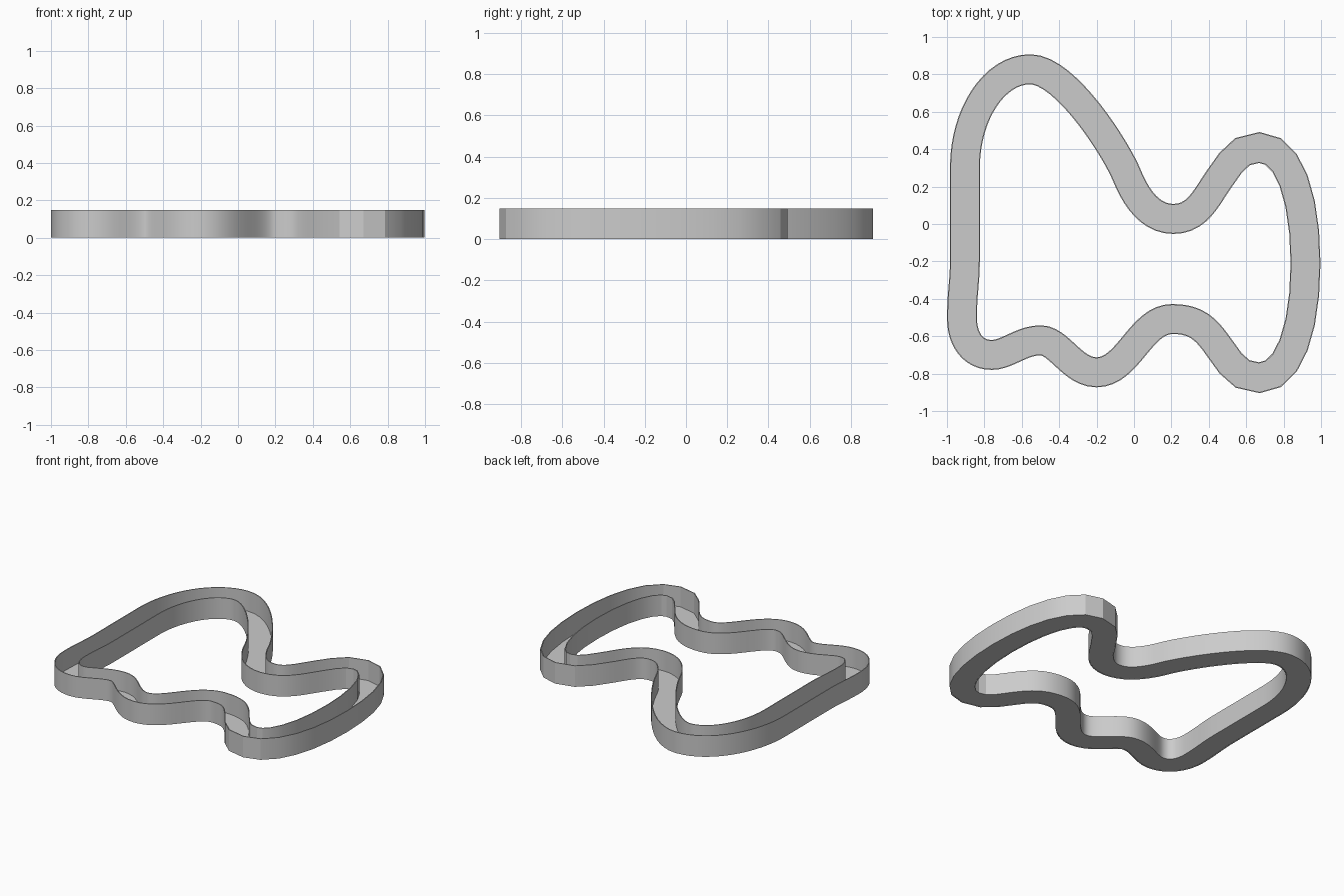
import bpy, bmesh, math
from mathutils import Vector
from mathutils.geometry import interpolate_bezier

if "Cube" in bpy.data.objects:
    bpy.data.objects.remove(bpy.data.objects["Cube"])

# Centreline knots, clockwise: x, y, heading (deg), handle in, handle out, steps to next
KNOTS = [
    (-0.904, -0.20, 90, 0.10, 0.15, 4),
    (-0.904, 0.30, 90, 0.15, 0.29, 16),
    (-0.555, 0.827, 0, 0.19, 0.19, 16),
    (-0.037, 0.257, -68, 0.15, 0.13, 10),
    (0.21, 0.027, 0, 0.12, 0.13, 10),
    (0.455, 0.24, 55, 0.12, 0.12, 3),
    (0.67, 0.409, 0, 0.11, 0.16, 6),      # coarse upper right lobe
    (0.917, -0.21, -90, 0.35, 0.35, 6),
    (0.67, -0.822, 180, 0.16, 0.11, 3),   # coarse lower right lobe
    (0.455, -0.66, 125, 0.12, 0.12, 10),
    (0.205, -0.508, 180, 0.13, 0.17, 16),
    (-0.20, -0.793, 180, 0.17, 0.13, 12),
    (-0.50, -0.622, 180, 0.10, 0.10, 10),
    (-0.76, -0.70, 180, 0.08, 0.10, 12),
    (-0.92, -0.50, 90, 0.12, 0.12, 6),
]
HALF, WALL, TOP = 0.08, 0.006, 0.148


def heading(deg):
    a = math.radians(deg)
    return Vector((math.cos(a), math.sin(a)))


def centreline():
    pts = []
    for i, k in enumerate(KNOTS):
        n = KNOTS[(i + 1) % len(KNOTS)]
        p0, p3 = Vector(k[:2]), Vector(n[:2])
        p1 = p0 + heading(k[2]) * k[4]
        p2 = p3 - heading(n[2]) * n[3]
        pts += [Vector(p[:2]) for p in interpolate_bezier(p0, p1, p2, p3, k[5] + 1)[:-1]]
    return pts


PATH = centreline()


def mitres():
    out = []
    for i, p in enumerate(PATH):
        a = (p - PATH[i - 1]).normalized()
        b = (PATH[(i + 1) % len(PATH)] - p).normalized()
        t = (a + b).normalized()
        out.append(Vector((-t.y, t.x)) / max(t.dot(a), 0.8))
    return out


SIDE = mitres()
grey = bpy.data.materials.new("plain grey")
grey.diffuse_color = (0.6, 0.6, 0.6, 1)
grey.use_nodes = True
grey.node_tree.nodes["Principled BSDF"].inputs["Base Color"].default_value = grey.diffuse_color


# Sweep a rectangular section around the closed path
def sweep(name, u0, u1, z0, z1):
    bm = bmesh.new()
    section = [(u0, z0), (u1, z0), (u1, z1), (u0, z1)]
    rings = []
    for p, s in zip(PATH, SIDE):
        rings.append([bm.verts.new((*(p + s * u), z)) for u, z in section])
    for i, ring in enumerate(rings):
        nxt = rings[(i + 1) % len(rings)]
        for j in range(4):
            k = (j + 1) % 4
            bm.faces.new((ring[j], ring[k], nxt[k], nxt[j]))
    bmesh.ops.recalc_face_normals(bm, faces=bm.faces)
    me = bpy.data.meshes.new(name)
    bm.to_mesh(me)
    bm.free()
    me.materials.append(grey)
    ob = bpy.data.objects.new(name, me)
    bpy.context.collection.objects.link(ob)
    bpy.ops.object.select_all(action='DESELECT')
    ob.select_set(True)
    bpy.context.view_layer.objects.active = ob
    bpy.ops.object.shade_smooth_by_angle(angle=math.radians(25))


# Open-topped channel: floor with a thin wall on each side
sweep("channel_floor", -HALF + WALL, HALF - WALL, 0.002, 0.008)
sweep("outer_wall", HALF - WALL, HALF, 0, TOP)
sweep("inner_wall", -HALF, -HALF + WALL, 0, TOP)
